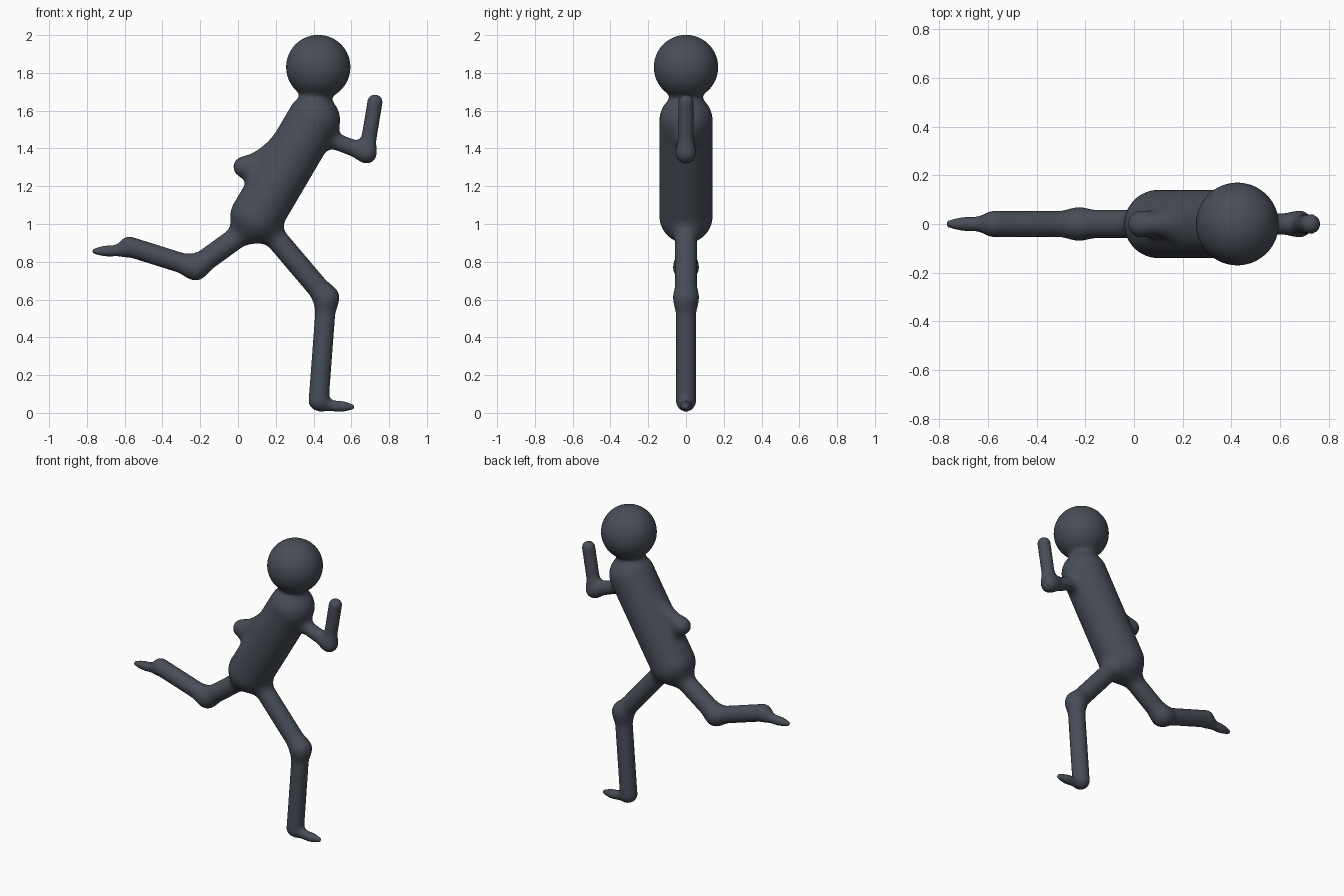
import bpy
import bmesh
from mathutils import Vector

cube = bpy.data.objects.get("Cube")
if cube:
    bpy.data.objects.remove(cube, do_unlink=True)

BLEND = 0.05    # width of the soft fillet between parts
VOXEL = 0.013


def at(x, z):
    return Vector((x, 0, z))


# Joints of the running pose
head, chest, pelvis, hip = at(0.425, 1.83), at(0.40, 1.55), at(0.10, 1.04), at(0.12, 1.02)
shoulder = at(0.38, 1.49)
front_elbow, front_hand = at(0.68, 1.375), at(0.725, 1.645)
back_elbow, back_hand = at(0.03, 1.302), at(0.22, 1.15)
front_knee, front_ankle = at(0.468, 0.61), at(0.427, 0.065)
back_knee, back_ankle = at(-0.225, 0.77), at(-0.575, 0.88)

# Each part: start, end, radius, extra radius at the middle
parts = {
    "head": (head, head + at(0, 0.001), 0.17, 0),
    "torso": (pelvis, chest, 0.14, 0),
    "front_upper_arm": (shoulder, front_elbow, 0.043, 0),
    "front_forearm": (front_elbow, front_hand, 0.04, 0),
    "back_upper_arm": (shoulder, back_elbow, 0.043, 0),
    "back_forearm": (back_elbow, back_hand, 0.04, 0),
    "front_thigh": (hip, front_knee, 0.058, 0),
    "front_shin": (front_knee, front_ankle, 0.053, 0),
    "back_thigh": (hip, back_knee, 0.058, 0),
    "back_shin": (back_knee, back_ankle, 0.053, 0),
    "front_foot": (at(0.46, 0.038), at(0.6, 0.032), 0.015, 0.014),
    "back_foot": (at(-0.60, 0.858), at(-0.755, 0.856), 0.015, 0.014),
}
segments = [(a, b - a, (b - a).length_squared, r, bulge) for a, b, r, bulge in parts.values()]


def distance(p):
    """Signed distance to all the parts, softly blended together."""
    total = 10.0
    for a, axis, length2, r, bulge in segments:
        q = p - a
        t = min(max(q.dot(axis) / length2, 0), 1)
        d = (q - axis * t).length - r - 4 * bulge * t * (1 - t)
        h = max(BLEND - abs(total - d), 0)
        total = min(total, d) - h * h / (4 * BLEND)
    return total


# Rough capsules for every part, gathered in one mesh
bm = bmesh.new()
for a, b, r, bulge in parts.values():
    turn = (b - a).to_track_quat("Z", "Y")
    ball = bmesh.ops.create_uvsphere(bm, u_segments=24, v_segments=13, radius=r + bulge)
    for v in ball["verts"]:
        v.co = turn @ v.co + (b if v.co.z > 0 else a)
mesh = bpy.data.meshes.new("runner_rough")
bm.to_mesh(mesh)
bm.free()
body = bpy.data.objects.new("running_figure", mesh)
bpy.context.scene.collection.objects.link(body)

# Fuse the capsules into a single skin
remesh = body.modifiers.new("fuse", "REMESH")
remesh.mode = "VOXEL"
remesh.voxel_size = VOXEL
graph = bpy.context.evaluated_depsgraph_get()
skin = bpy.data.meshes.new_from_object(body.evaluated_get(graph))
body.modifiers.clear()
body.data = skin
bpy.data.meshes.remove(mesh)
skin.name = "running_figure"

# Relax the skin and settle it on the blended surface
bm = bmesh.new()
bm.from_mesh(skin)
eps = 0.001
steps = [Vector((eps, 0, 0)), Vector((0, eps, 0)), Vector((0, 0, eps))]
for _ in range(3):
    bmesh.ops.smooth_vert(bm, verts=bm.verts, factor=0.4,
                          use_axis_x=True, use_axis_y=True, use_axis_z=True)
    for v in bm.verts:
        d = distance(v.co)
        slope = Vector([distance(v.co + s) - d for s in steps]) / eps
        if slope.length > 0.1:
            v.co -= slope * (d / slope.length_squared)
for f in bm.faces:
    f.smooth = True
bm.to_mesh(skin)
bm.free()

# Single slate colour
slate = bpy.data.materials.new("dark_slate")
slate.use_nodes = True
colour = (0.065, 0.075, 0.095, 1)
slate.diffuse_color = colour
slate.node_tree.nodes["Principled BSDF"].inputs["Base Color"].default_value = colour
skin.materials.clear()
skin.materials.append(slate)
